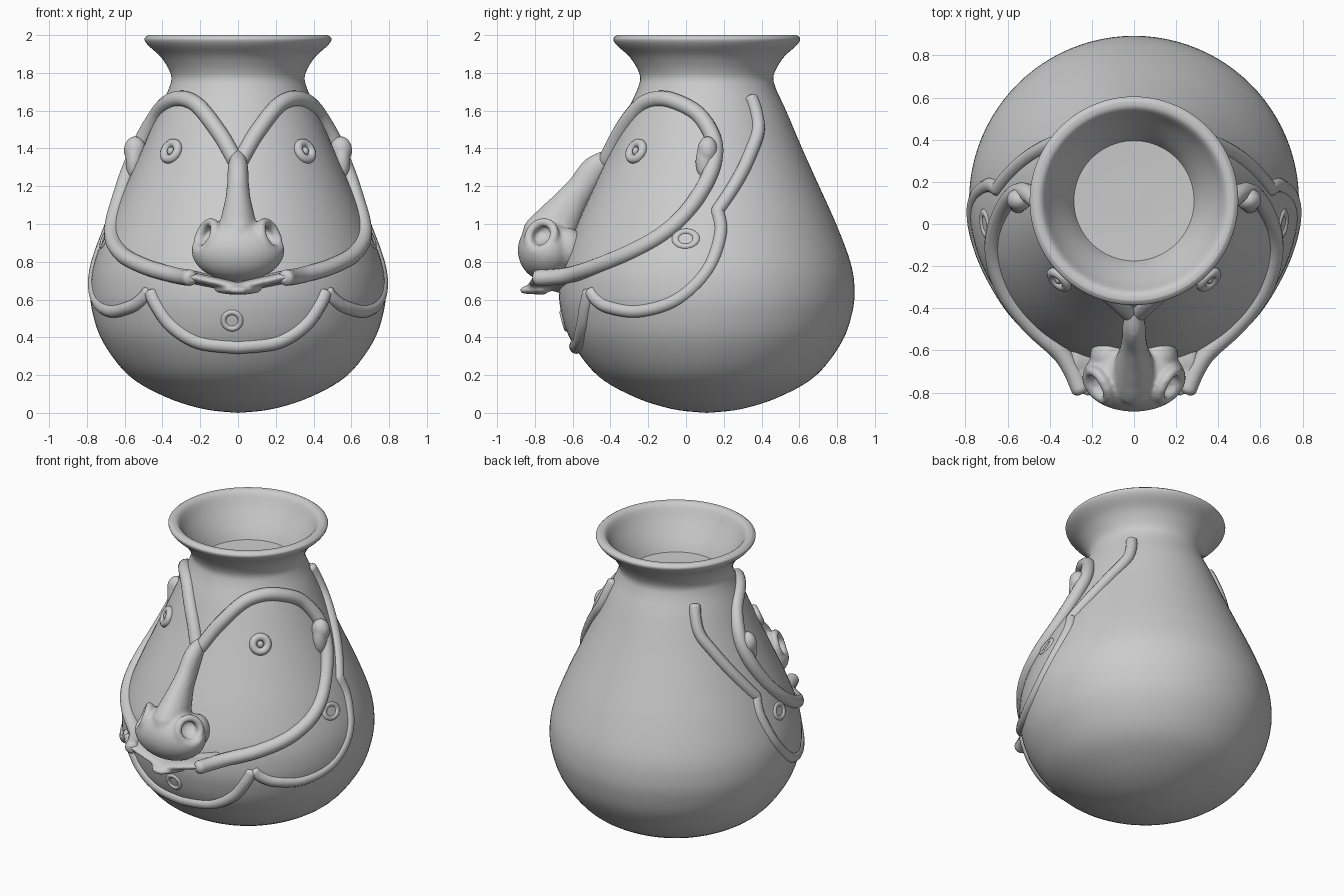
import bpy, bmesh, math
from mathutils import Vector, Matrix

if "Cube" in bpy.data.objects:
    bpy.data.objects.remove(bpy.data.objects["Cube"])

CY = 0.11  # the pot's axis sits behind the origin


def smooth_path(pts, n=8):
    """Catmull-Rom through the points; a doubled point makes a cusp."""
    pts = [Vector(p) for p in pts]
    ext = [pts[0]] + pts + [pts[-1]]
    out = []
    for i in range(len(pts) - 1):
        a, b, c, d = ext[i:i + 4]
        if (b - c).length < 1e-6:
            continue
        for k in range(n):
            t = k / n
            out.append(0.5 * (2 * b + (c - a) * t + (2 * a - 5 * b + 4 * c - d) * t * t
                              + (3 * b - a - 3 * c + d) * t ** 3))
    return out + [pts[-1]]


# Profiles are (radius, height, 0)
OUTER = smooth_path([(0, 0, 0), (.18, .02, 0), (.38, .083, 0), (.575, .195, 0), (.712, .37, 0),
                     (.77, .53, 0), (.782, .66, 0), (.76, .8, 0), (.685, 1, 0), (.595, 1.2, 0),
                     (.505, 1.4, 0), (.42, 1.6, 0), (.365, 1.72, 0), (.355, 1.79, 0),
                     (.405, 1.88, 0), (.475, 1.945, 0), (.495, 1.98, 0), (.475, 2, 0)], 5)
INNER = smooth_path([(.475, 2, 0), (.435, 1.99, 0), (.39, 1.91, 0), (.315, 1.79, 0), (.285, 1.73, 0),
                     (.285, 1.73, 0), (.15, 1.725, 0), (0, 1.725, 0)], 4)


def radius_at(z):
    for a, b in zip(OUTER, OUTER[1:]):
        if a.y <= z <= b.y:
            return a.x + (b.x - a.x) * (z - a.y) / max(b.y - a.y, 1e-6)
    return .48


def on_pot(deg, z, off=0):
    """Point on the pot: angle from the front, height, lift off the wall."""
    t, r = math.radians(deg), radius_at(z) + off
    return Vector((r * math.sin(t), CY - r * math.cos(t), z))


def normal_at(deg, z):
    t = math.radians(deg)
    s = (radius_at(z - .02) - radius_at(z + .02)) / .04
    return Vector((math.sin(t), -math.cos(t), s)).normalized()


def finish(bm, name):
    bmesh.ops.recalc_face_normals(bm, faces=bm.faces)
    for f in bm.faces:
        f.smooth = True
    me = bpy.data.meshes.new(name)
    bm.to_mesh(me)
    bm.free()
    ob = bpy.data.objects.new(name, me)
    bpy.context.collection.objects.link(ob)
    return ob


def fuse(ob, voxel, iterations):
    rm = ob.modifiers.new("fuse", 'REMESH')
    rm.mode = 'VOXEL'
    rm.voxel_size = voxel
    rm.use_smooth_shade = True
    ob.modifiers.new("soften", 'SMOOTH').iterations = iterations


def ball(bm, loc, scale, seg=24):
    m = Matrix.Translation(loc) @ Matrix.Diagonal((*scale, 1))
    return bmesh.ops.create_uvsphere(bm, u_segments=seg, v_segments=seg // 2, radius=1, matrix=m)['verts']


def ring(bm, loc, normal, major, minor, stretch=1, seg=32, sides=10):
    m = Matrix.Translation(loc) @ normal.to_track_quat('Z', 'Y').to_matrix().to_4x4()
    rows = []
    for i in range(seg):
        a = math.tau * i / seg
        rows.append([bm.verts.new(m @ Vector((
            (major + minor * math.cos(b)) * math.cos(a) * stretch,
            (major + minor * math.cos(b)) * math.sin(a), minor * math.sin(b))))
            for b in [math.tau * j / sides for j in range(sides)]])
    for i in range(seg):
        p, q = rows[i], rows[(i + 1) % seg]
        for j in range(sides):
            k = (j + 1) % sides
            bm.faces.new((p[j], q[j], q[k], p[k]))


def tube(name, points, depth):
    cu = bpy.data.curves.new(name, 'CURVE')
    cu.dimensions = '3D'
    cu.bevel_depth = depth
    cu.bevel_resolution = 4
    cu.use_fill_caps = True
    sp = cu.splines.new('POLY')
    sp.points.add(len(points) - 1)
    last = len(points) - 1
    for i, (sp_pt, p) in enumerate(zip(sp.points, points)):
        sp_pt.co = (*p, 1)
        sp_pt.radius = {0: .45, 1: .85}.get(min(i, last - i), 1)
    sp.use_smooth = True
    bpy.context.collection.objects.link(bpy.data.objects.new(name, cu))


# Pot body: lathe with a recessed mouth
bm = bmesh.new()
prev, N = None, 96
for p in OUTER + INNER[1:]:
    if p.x < 1e-4:
        row = [bm.verts.new((0, CY, p.y))] * N
    else:
        row = [bm.verts.new((p.x * math.sin(math.tau * i / N), CY - p.x * math.cos(math.tau * i / N), p.y))
               for i in range(N)]
    if prev:
        for i in range(N):
            j = (i + 1) % N
            bm.faces.new(list(dict.fromkeys((prev[i], prev[j], row[j], row[i]))))
    prev = row
pot = finish(bm, "pot_body")
bpy.context.view_layer.objects.active = pot
pot.select_set(True)
bpy.ops.object.shade_smooth_by_angle(angle=math.radians(40))

# Raised outlines, as (angle, height * 100, lift * 100)
FACE = [(0, 131, 0), (11, 147, 0), (28, 161, 0), (45, 166, 0), (64, 165, 0), (84, 158, 0), (94, 145, 2),
        (93, 130, 2), (83, 110, 0), (71, 95, 0), (56, 84.5, 0), (40, 77.5, 0), (27, 73.5, 2),
        (20, 72, 8), (15, 71.5, 17)]
SCALLOP = [(37, 65, -1), (37, 65, -1), (41, 60, -1), (48, 56, -1), (62, 54, -1.5), (78, 60, -2),
           (90, 75, -2), (96, 95, -1.5), (95, 107, -1), (95, 107, -1), (104, 120, -.5), (117, 138, 0),
           (126, 150, 0), (128, 160, 0), (127, 168, 0)]
CHIN = [(0, 35, -1), (17, 37.5, -1), (28, 46, -1), (34, 57, -1), (37, 65, -1)]

for side, s in (("left", -1), ("right", 1)):
    for name, path, depth in (("face_ridge_", FACE, .043), ("collar_ridge_", SCALLOP, .036)):
        tube(name + side, [on_pot(s * p.x, p.y / 100, p.z / 100) for p in smooth_path(path)], depth)
    # Eye: ring with a small pupil
    bm = bmesh.new()
    ring(bm, on_pot(s * 43.5, 1.385, .003), normal_at(s * 43.5, 1.385), .046, .024)
    ball(bm, on_pot(s * 43.5, 1.385, .005), (.02, .02, .024), 12)
    finish(bm, "eye_" + side)
    # Side medallion
    bm = bmesh.new()
    ring(bm, on_pot(s * 81, .92, -.009), normal_at(s * 81, .92), .043, .016, 1.3)
    finish(bm, "side_medallion_" + side)
    # Ear flap on the ridge
    bm = bmesh.new()
    ball(bm, (s * .545, .115, 1.39), (.06, .055, .075))
    ball(bm, (s * .55, .10, 1.33), (.045, .05, .1))
    fuse(finish(bm, "ear_" + side), .01, 4)

half = [(p.x, p.y / 100, p.z / 100) for p in smooth_path(CHIN)]
tube("chin_ridge", [on_pot(-a, z, o) for a, z, o in reversed(half)] + [on_pot(*h) for h in half[1:]], .038)

# Chin medallion
bm = bmesh.new()
ring(bm, on_pot(-2.4, .49, -.007), normal_at(-2.4, .49), .045, .016)
finish(bm, "chin_medallion")

# Lips: ridges meeting in a V, with a pointed lower lip and webs back to the pot
bm = bmesh.new()
for i in range(-16, 17):
    t = abs(i) / 16
    ball(bm, (i / 16 * .27, -.72 - .04 * (1 - t), .665 + .06 * t), (.035, .09, .026), 16)
    ball(bm, (i / 16 * .27, -.63, .665 + .06 * t), (.035, .09, .035), 16)
for k in range(6):
    ball(bm, (0, -.76 - .018 * k, .65), (.13 - .015 * k, .03, .025 - .001 * k), 16)
fuse(finish(bm, "lips"), .011, 3)

# Nose: bridge, bulb with dented nostrils and rims, fused together
bm = bmesh.new()
bulb = ball(bm, (0, -.73, .86), (.245, .16, .165), 64)
for s in (-1, 1):
    c, n = Vector((s * .185, -.775, .945)), Vector((s * .8, -.45, .35)).normalized()
    for v in bulb:
        d = (v.co - c).length
        if d < .085:
            v.co -= n * .08 * (1 - (d / .085) ** 2)
    ring(bm, c - n * .022, n, .077, .025)
    ball(bm, (s * .12, -.63, .87), (.09, .1, .11))
for p in smooth_path([(-.40, 1.36, .035), (-.48, 1.30, .055), (-.55, 1.20, .06),
                      (-.61, 1.12, .07), (-.67, 1.03, .09), (-.72, .95, .11)], 5):
    ball(bm, (0, p.x, p.y), (p.z, p.z * 1.35, p.z * 1.1), 16)
fuse(finish(bm, "nose"), .012, 4)
